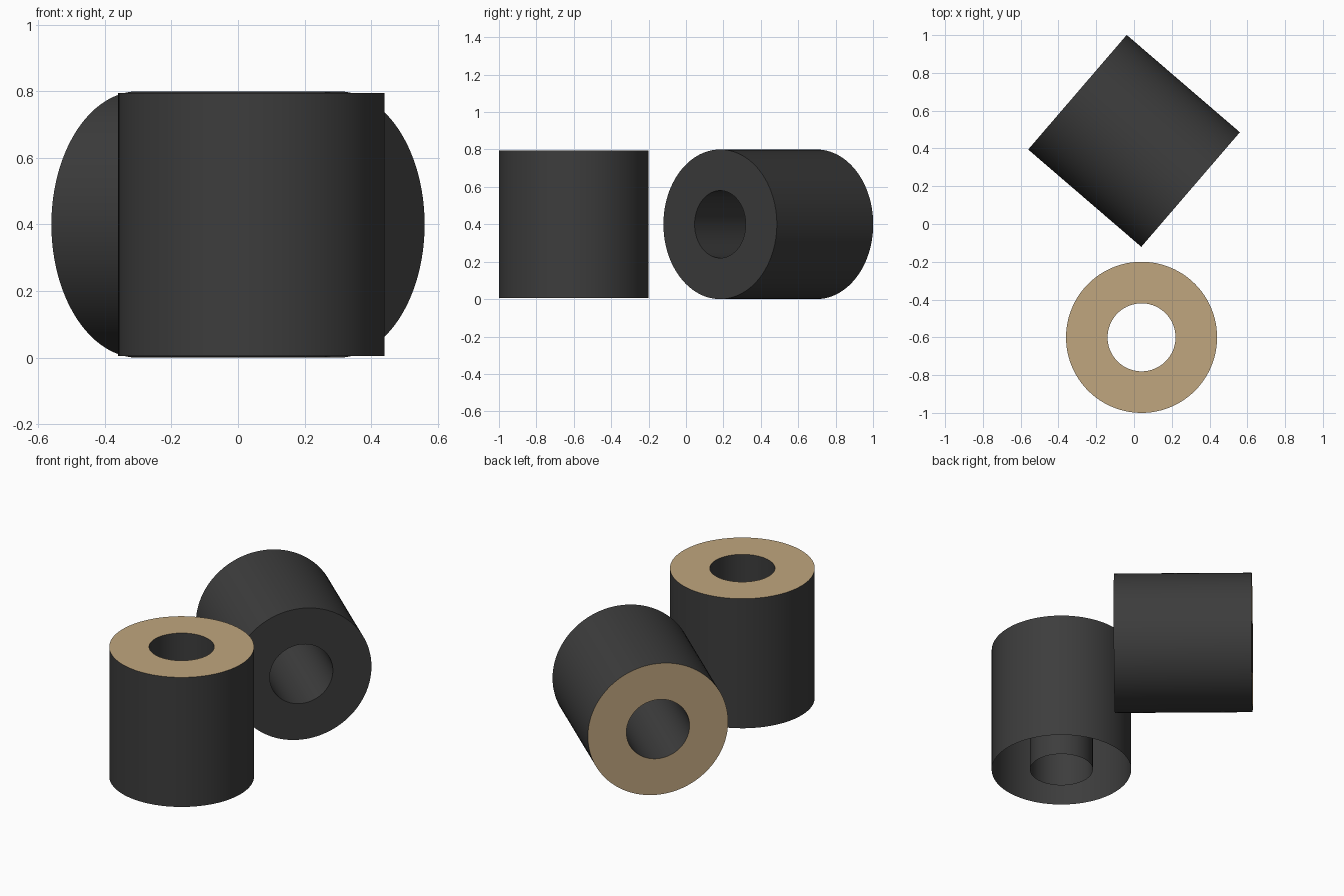
import bpy, bmesh, math
from mathutils import Vector

cube = bpy.data.objects.get("Cube")
if cube:
    bpy.data.objects.remove(cube, do_unlink=True)


def make_material(name, rgb):
    mat = bpy.data.materials.new(name)
    mat.use_nodes = True
    mat.diffuse_color = (*rgb, 1)
    mat.node_tree.nodes["Principled BSDF"].inputs["Base Color"].default_value = (*rgb, 1)
    return mat


charcoal = make_material("charcoal", (0.046, 0.046, 0.046))
tan = make_material("tan", (0.53, 0.38, 0.21))

SIDES = 96
OUTER, INNER, HALF = 0.4, 0.18, 0.395


def make_roll(name, centre, axis, closed_base):
    """Hollow roll whose tan end faces along the axis."""
    bm = bmesh.new()

    def ring(radius, z):
        step = math.tau / SIDES
        return [bm.verts.new((radius * math.cos(i * step), radius * math.sin(i * step), z))
                for i in range(SIDES)]

    def band(a, b, slot=0):
        for i in range(SIDES):
            j = (i + 1) % SIDES
            bm.faces.new((a[i], a[j], b[j], b[i])).material_index = slot

    outer_base, outer_top = ring(OUTER, -HALF), ring(OUTER, HALF)
    inner_base, inner_top = ring(INNER, -HALF), ring(INNER, HALF)
    band(outer_base, outer_top)          # outside wall
    band(outer_top, inner_top, 1)        # tan end
    band(inner_top, inner_base)          # core wall
    if closed_base:
        band(inner_base, outer_base)     # dark end

    mesh = bpy.data.meshes.new(name)
    bm.to_mesh(mesh)
    bm.free()
    mesh.materials.append(charcoal)
    mesh.materials.append(tan)
    obj = bpy.data.objects.new(name, mesh)
    bpy.context.collection.objects.link(obj)
    obj.location = centre
    obj.rotation_euler = Vector(axis).to_track_quat('Z', 'Y').to_euler()

    bpy.ops.object.select_all(action='DESELECT')
    obj.select_set(True)
    bpy.context.view_layer.objects.active = obj
    bpy.ops.object.shade_smooth_by_angle(angle=math.radians(30))
    return obj


# Standing roll in front, open underneath
make_roll("standing_roll", (0.04, -0.6, 0.4), (0, 0, 1), False)
# Roll lying on its side behind it
make_roll("lying_roll", (0, 0.44, 0.4), (-0.758, 0.652, 0), True)
